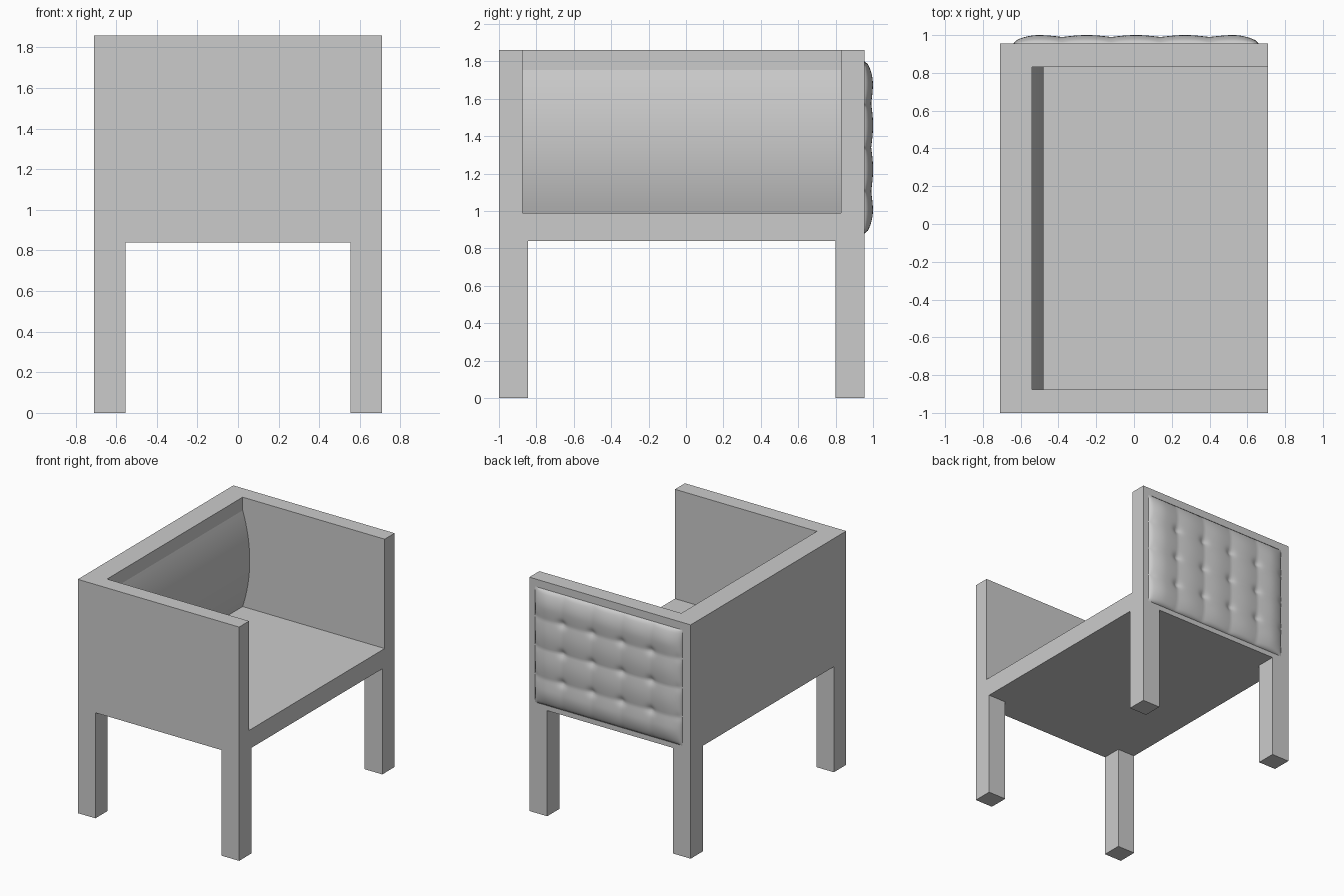
import bpy, bmesh, math
from mathutils import Vector

start = bpy.data.objects.get("Cube")
if start:
    bpy.data.objects.remove(start, do_unlink=True)

grey = bpy.data.materials.new("plain_grey")
grey.use_nodes = True
colour = (0.6, 0.6, 0.6, 1)
grey.diffuse_color = colour
grey.node_tree.nodes["Principled BSDF"].inputs["Base Color"].default_value = colour


def make_object(name, bm, smooth=False):
    bmesh.ops.recalc_face_normals(bm, faces=bm.faces)
    for f in bm.faces:
        f.smooth = smooth
    mesh = bpy.data.meshes.new(name)
    bm.to_mesh(mesh)
    bm.free()
    mesh.materials.append(grey)
    obj = bpy.data.objects.new(name, mesh)
    bpy.context.collection.objects.link(obj)
    return obj


def box(name, low, high):
    low, high = Vector(low), Vector(high)
    bm = bmesh.new()
    bmesh.ops.create_cube(bm, size=1)
    for v in bm.verts:
        v.co = (low + high) / 2 + v.co * (high - low)
    return make_object(name, bm)


def shade(obj, degrees):
    bpy.ops.object.select_all(action='DESELECT')
    obj.select_set(True)
    bpy.context.view_layer.objects.active = obj
    bpy.ops.object.shade_smooth_by_angle(angle=math.radians(degrees))


# Frame: one block with the seat space and the gaps between legs cut away
frame = box("chair_frame", (-0.71, -1, 0), (0.71, 0.955, 1.86))
cutters = [
    box("seat_cutter", (-0.54, -0.875, 0.99), (1, 0.83, 2)),
    box("side_gap_cutter", (-1, -0.845, -0.2), (1, 0.8, 0.84)),
    box("end_gap_cutter", (-0.555, -1.2, -0.2), (0.553, 1.2, 0.84)),
]
bpy.context.view_layer.objects.active = frame
for cutter in cutters:
    cutter.hide_render = True
    mod = frame.modifiers.new(cutter.name, 'BOOLEAN')
    mod.operation = 'DIFFERENCE'
    mod.solver = 'EXACT'
    mod.object = cutter
    bpy.ops.object.modifier_apply(modifier=mod.name)
    bpy.data.objects.remove(cutter, do_unlink=True)

# Backrest cushion: bowed profile swept between the arm panels
bm = bmesh.new()
steps = 24
profile = []
for i in range(steps + 1):
    t = i / steps
    bow = 0.062 * (1 - (2 * t - 1) ** 2)
    profile.append(bm.verts.new((-0.54 + bow, -0.875, 0.99 + 0.765 * t)))
cap = bm.faces.new(profile)
swept = bmesh.ops.extrude_face_region(bm, geom=[cap], use_keep_orig=True)
for v in swept["geom"]:
    if isinstance(v, bmesh.types.BMVert):
        v.co.y = 0.83
cushion = make_object("backrest_cushion", bm, True)
shade(cushion, 30)

# Tufted panel on the outer arm: five by four puffs with button dimples
WIDTH, HEIGHT, RIM = 1.3, 0.92, 0.14
PITCH_X, PITCH_Z = 0.26, 0.235


def rim_rise(distance):
    t = min(max(distance / RIM, 0), 1)
    return math.sqrt(1 - (1 - t) ** 2)


def puff_height(u, v):
    su = abs(math.cos(math.pi * u / PITCH_X))
    sv = abs(math.sin(math.pi * v / PITCH_Z))
    edge = rim_rise(WIDTH / 2 - abs(u)) * rim_rise(HEIGHT / 2 - abs(v))
    crease = 0.01 * (1 - su) + 0.01 * (1 - sv)
    dimple = 0.015 * math.exp(-(su * su + sv * sv) / 0.15)
    return edge * (0.045 - crease - dimple)


bm = bmesh.new()
bmesh.ops.create_grid(bm, x_segments=80, y_segments=64, size=0.5)
for vert in bm.verts:
    u, v = vert.co.x * WIDTH, vert.co.y * HEIGHT
    vert.co = (0.01 + u, 0.955 + puff_height(u, v), 1.34 + v)
# Closed backing against the frame
rim = [e for e in bm.edges if e.is_boundary]
skirt = bmesh.ops.extrude_edge_only(bm, edges=rim)
for v in skirt["geom"]:
    if isinstance(v, bmesh.types.BMVert):
        v.co.y = 0.95
bmesh.ops.holes_fill(bm, edges=[e for e in bm.edges if e.is_boundary], sides=0)
panel = make_object("tufted_panel", bm, True)
shade(panel, 60)
